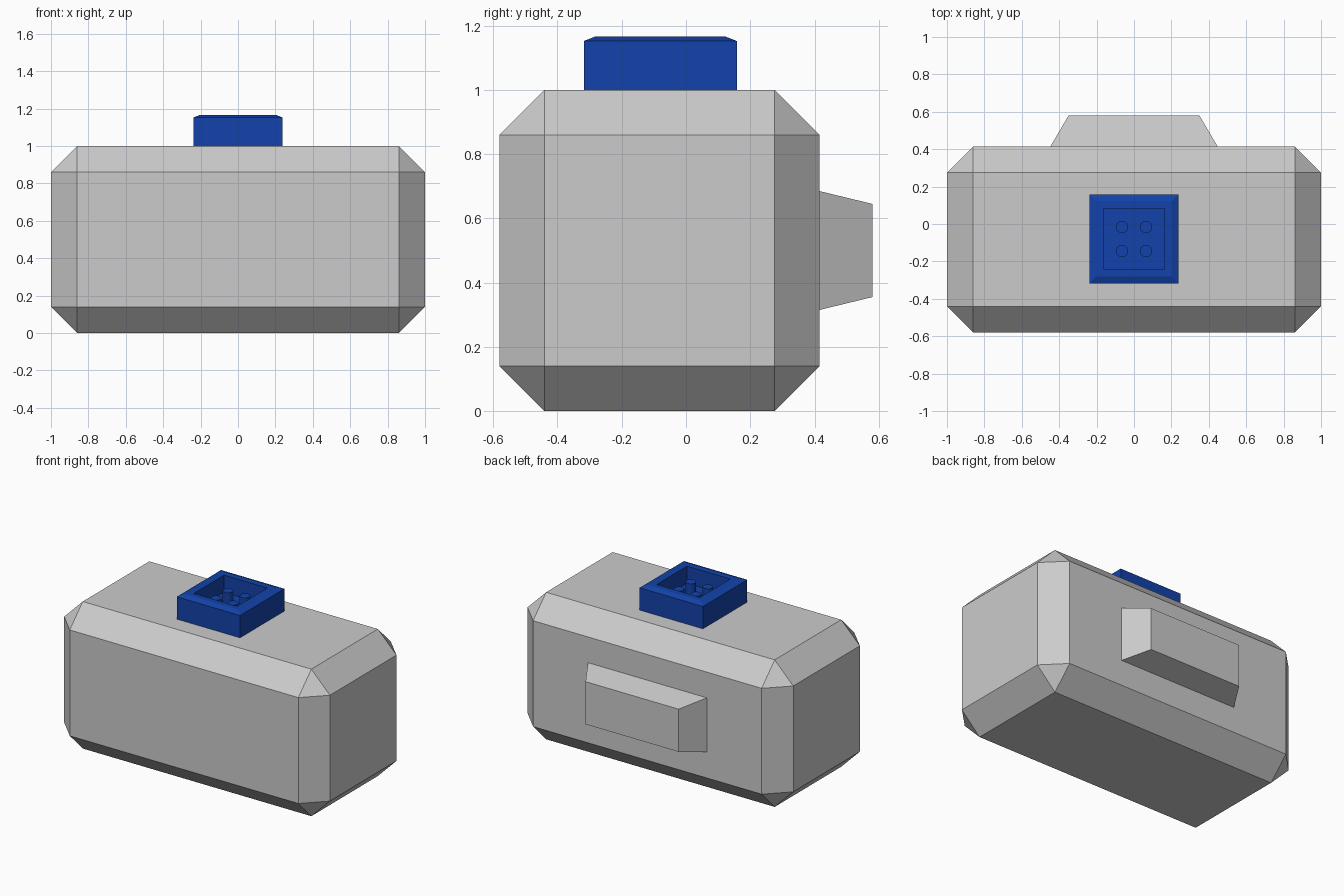
import bpy, bmesh
from mathutils import Matrix

if "Cube" in bpy.data.objects:
    bpy.data.objects.remove(bpy.data.objects["Cube"])

BUTTON_Y = -0.08


def finish(name, bm, mat=None):
    bmesh.ops.recalc_face_normals(bm, faces=bm.faces)
    me = bpy.data.meshes.new(name)
    bm.to_mesh(me)
    bm.free()
    ob = bpy.data.objects.new(name, me)
    bpy.context.collection.objects.link(ob)
    if mat:
        me.materials.append(mat)
    return ob


def loft(name, rings, mat=None):
    """Stack of rectangles (half width, half depth, height), capped at both ends."""
    bm = bmesh.new()
    loops = [[bm.verts.new((sx * w, sy * d, z))
              for sx, sy in ((-1, -1), (1, -1), (1, 1), (-1, 1))]
             for w, d, z in rings]
    for a, b in zip(loops, loops[1:]):
        for i in range(4):
            j = (i + 1) % 4
            bm.faces.new((a[i], a[j], b[j], b[i]))
    bm.faces.new(loops[0][::-1])
    bm.faces.new(loops[-1])
    return finish(name, bm, mat)


blue = bpy.data.materials.new("blue")
blue.diffuse_color = (0.006, 0.055, 0.4, 1)
blue.use_nodes = True
blue.node_tree.nodes["Principled BSDF"].inputs["Base Color"].default_value = blue.diffuse_color

# Body: box with all edges chamfered
bm = bmesh.new()
bmesh.ops.create_cube(bm, size=1, matrix=Matrix.Translation((0, -0.0825, 0.5))
                      @ Matrix.Diagonal((2, 0.995, 1, 1)))
bmesh.ops.bevel(bm, geom=bm.edges[:], offset=0.14, segments=1,
                affect='EDGES', profile=0.5)
finish("body", bm)

# Tapered block on the back
back = loft("back_block", [(0.447, 0.185, 0), (0.35, 0.145, 0.165)])
back.rotation_euler.x = -1.5707963
back.location = (0, 0.415, 0.5)

# Button housing: square cup with a softened rim
cup = loft("button_housing", [(0.238, 0.238, 1.0), (0.238, 0.238, 1.152),
                              (0.202, 0.202, 1.166), (0.163, 0.163, 1.166),
                              (0.163, 0.163, 1.05)], blue)
cup.location.y = BUTTON_Y

# Four pegs inside the housing
for i, (sx, sy) in enumerate(((-1, -1), (1, -1), (1, 1), (-1, 1))):
    bm = bmesh.new()
    bmesh.ops.create_cone(bm, cap_ends=True, segments=16, radius1=0.033,
                          radius2=0.033, depth=0.08)
    peg = finish(f"peg_{i + 1}", bm, blue)
    peg.location = (sx * 0.064, BUTTON_Y + sy * 0.064, 1.085)
    for p in peg.data.polygons:
        p.use_smooth = len(p.vertices) == 4
